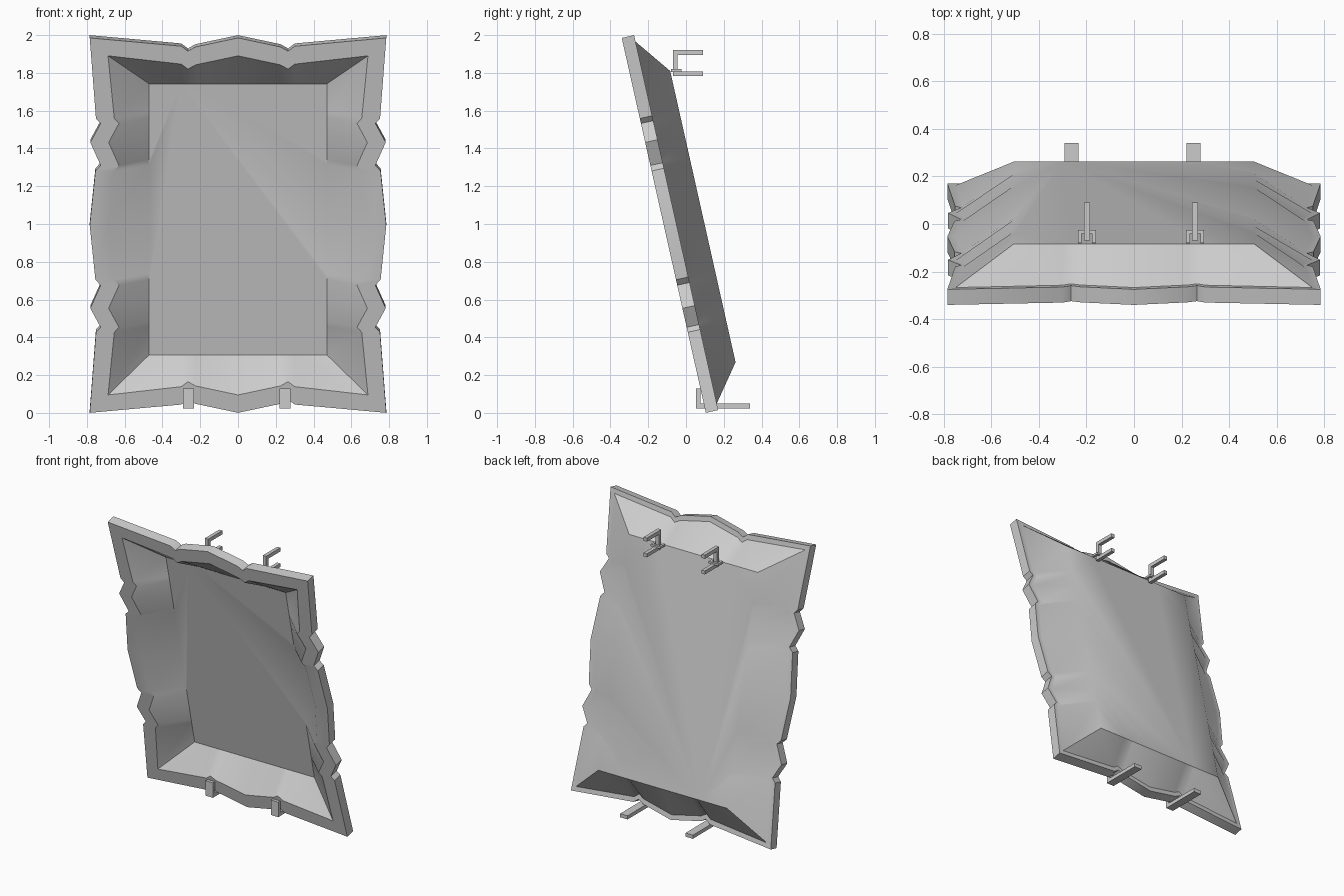
import bpy, bmesh, math
from mathutils import Matrix, Vector

cube = bpy.data.objects.get("Cube")
if cube:
    bpy.data.objects.remove(cube, do_unlink=True)

grey = bpy.data.materials.new("plain grey")
grey.use_nodes = True
colour = (0.6, 0.6, 0.6, 1)
grey.diffuse_color = colour
grey.node_tree.nodes["Principled BSDF"].inputs["Base Color"].default_value = colour


def add_object(name, bm):
    bmesh.ops.recalc_face_normals(bm, faces=bm.faces[:])
    mesh = bpy.data.meshes.new(name)
    bm.to_mesh(mesh)
    bm.free()
    mesh.materials.append(grey)
    obj = bpy.data.objects.new(name, mesh)
    bpy.context.collection.objects.link(obj)
    return obj


# Scalloped outline of the tray: one quarter, mirrored into a full loop
HALF = 1.017
quarter = [(0.785, 0), (0.755, 0.295), (0.727, 0.325), (0.782, 0.45),
           (0.727, 0.553), (0.752, 0.58), (0.785, HALF),
           (0.3, 0.972), (0.265, 0.945), (0.225, 0.968), (0, HALF)]
half = quarter + [(-x, v) for x, v in quarter[-2::-1]]
outline = half + [(-x, -v) for x, v in half[1:-1]]


def inset(amount):
    def shift(c, limit):
        return c - math.copysign(amount, c) if abs(c) > limit else c
    return [(shift(x, 0.7), shift(v, 0.9)) for x, v in outline]


def panel(w, h):
    return [(max(-w, min(w, x)), max(-h, min(h, v))) for x, v in outline]


# Tray: rings from the inner floor, over the rim, to the back panel
rings = [(panel(0.47, 0.735), 0.145), (inset(0.097), 0), (outline, 0),
         (outline, 0.067), (inset(0.035), 0.067), (panel(0.505, 0.79), 0.212)]
tilt = math.atan2(0.219, 0.976)
place = Matrix.Translation((0, -0.1175, 0.9927)) @ Matrix.Rotation(tilt, 4, "X")
bm = bmesh.new()
loops = [[bm.verts.new(place @ Vector((x, d, v))) for x, v in ring] for ring, d in rings]
for a, b in zip(loops, loops[1:]):
    for i in range(len(a)):
        j = (i + 1) % len(a)
        bm.faces.new((a[i], a[j], b[j], b[i]))
bm.faces.new(loops[0])
bm.faces.new(loops[-1])
tray = add_object("tray", bm)
bpy.context.view_layer.objects.active = tray
tray.select_set(True)
bpy.ops.object.shade_smooth_by_angle(angle=math.radians(36))
tray.select_set(False)


def bars(name, boxes):
    bm = bmesh.new()
    for low, high in boxes:
        lo, hi = Vector(low), Vector(high)
        size = Matrix.Diagonal((hi - lo).to_4d())
        size[3][3] = 1
        bmesh.ops.create_cube(bm, size=1, matrix=Matrix.Translation((lo + hi) / 2) @ size)
    return add_object(name, bm)


# Upper hooks: two prongs on a post, with a small U clip at the foot
for side, x in (("right", -0.198), ("left", 0.257)):
    a, b = x - 0.013, x + 0.013
    bars(side + "_upper_hook", [
        ((a, -0.07, 1.894), (b, 0.09, 1.92)),
        ((a, -0.07, 1.8), (b, -0.045, 1.894)),
        ((a, -0.07, 1.783), (b, 0.09, 1.808))])
    bars(side + "_upper_clip", [
        ((x - 0.038, -0.08, 1.805), (x - 0.022, -0.025, 1.82)),
        ((x + 0.022, -0.08, 1.805), (x + 0.038, -0.025, 1.82)),
        ((x - 0.022, -0.04, 1.805), (x + 0.022, -0.025, 1.82))])

# Lower hooks: L brackets holding the bottom rim
for side, x in (("right", -0.263), ("left", 0.25)):
    a, b = x - 0.029, x + 0.029
    bars(side + "_lower_hook", [
        ((a, 0.053, 0.05), (b, 0.078, 0.13)),
        ((a, 0.053, 0.024), (b, 0.34, 0.05))])
